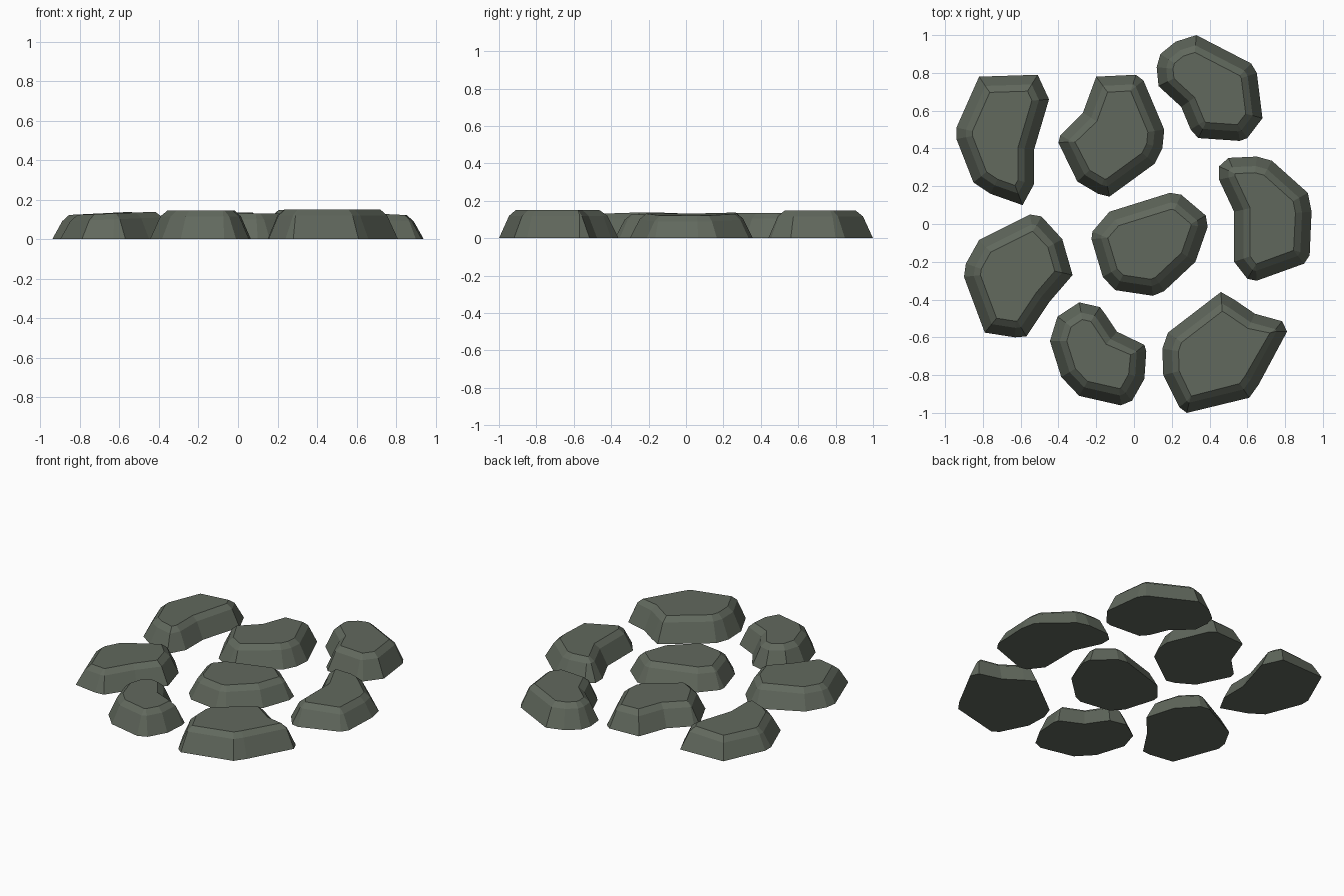
import bpy, bmesh
from mathutils import Vector

if "Cube" in bpy.data.objects:
    bpy.data.objects.remove(bpy.data.objects["Cube"])

mat = bpy.data.materials.new("mossy_grey_stone")
mat.diffuse_color = (0.12, 0.14, 0.11, 1)
mat.use_nodes = True
mat.node_tree.nodes["Principled BSDF"].inputs["Base Color"].default_value = mat.diffuse_color


def shrink(pts, d):
    """Offset a clockwise outline inwards, collapsing edges that would flip."""
    n = len(pts)
    out = []
    for i, p in enumerate(pts):
        a = (p - pts[i - 1]).normalized()
        b = (pts[(i + 1) % n] - p).normalized()
        na, nb = Vector((a.y, -a.x)), Vector((b.y, -b.x))
        m = (na + nb).normalized()
        out.append(p + m * d / max(m.dot(na), 0.7))
    for _ in range(3):
        for i in range(n):
            j = (i + 1) % n
            if (out[j] - out[i]).dot(pts[j] - pts[i]) <= 0:
                mid = (out[i] + out[j]) / 2
                out[i], out[j] = mid.copy(), mid.copy()
    return out


def stone(name, outline, height, tilt=(0, 0)):
    """Flat stone: sloped wall, narrow worn rim and a slightly tilted top."""
    pts = [Vector(p) for p in outline]
    c = sum(pts, Vector((0, 0))) / len(pts)
    tilt = Vector(tilt)
    bm = bmesh.new()
    rings = []
    for d, z in ((0, 0), (0.05, height - 0.03), (0.085, height)):
        ring = shrink(pts, d) if d else pts
        rings.append([bm.verts.new((p.x, p.y, z + (tilt.dot(p - c) if d else 0)))
                      for p in ring])
    n = len(pts)
    for lo, hi in zip(rings, rings[1:]):
        for i in range(n):
            j = (i + 1) % n
            bm.faces.new((lo[i], lo[j], hi[j], hi[i]))
    bm.faces.new(rings[0])
    bm.faces.new(rings[-1])
    bmesh.ops.remove_doubles(bm, verts=bm.verts, dist=0.004)
    bmesh.ops.recalc_face_normals(bm, faces=bm.faces)
    me = bpy.data.meshes.new(name)
    bm.to_mesh(me)
    bm.free()
    me.materials.append(mat)
    bpy.context.collection.objects.link(bpy.data.objects.new(name, me))


# Back row
stone("stone_back_left", [(-.82, .78), (-.51, .79), (-.45, .66), (-.53, .39), (-.53, .21),
      (-.59, .10), (-.76, .16), (-.85, .22), (-.94, .45), (-.94, .51)], .13, (.05, 0))
stone("stone_back_middle", [(-.20, .78), (.01, .79), (.05, .76), (.16, .50), (.15, .40),
      (.11, .32), (-.13, .145), (-.19, .16), (-.30, .225), (-.40, .43), (-.39, .47),
      (-.27, .59)], .135)
stone("stone_back_right", [(.22, .965), (.33, 1.0), (.62, .85), (.65, .80), (.68, .56),
      (.60, .455), (.56, .44), (.34, .455), (.30, .50), (.25, .62), (.13, .73),
      (.12, .83), (.14, .90)], .147)

# Middle row
stone("stone_right", [(.50, .35), (.65, .357), (.73, .335), (.92, .165), (.94, .065),
      (.93, -.165), (.90, -.21), (.65, -.30), (.60, -.29), (.53, -.20), (.53, .065),
      (.45, .235), (.45, .305)], .13, (-.05, 0))
stone("stone_centre", [(-.13, .065), (.19, .165), (.25, .155), (.38, .045), (.39, -.015),
      (.325, -.20), (.16, -.355), (.10, -.38), (-.10, -.35), (-.165, -.28),
      (-.225, -.08), (-.22, -.04)], .128)
stone("stone_left", [(-.82, -.085), (-.55, .05), (-.49, .04), (-.38, -.08), (-.325, -.27),
      (-.45, -.415), (-.57, -.595), (-.63, -.60), (-.79, -.575), (-.90, -.28),
      (-.89, -.21)], .13, (.04, 0))

# Front row
stone("stone_front_left", [(-.405, -.49), (-.29, -.415), (-.18, -.44), (-.15, -.48),
      (-.09, -.57), (.055, -.64), (.065, -.675), (.055, -.82), (-.01, -.935),
      (-.07, -.96), (-.29, -.91), (-.385, -.81), (-.445, -.62)], .145)
stone("stone_front_right", [(.46, -.36), (.53, -.40), (.64, -.475), (.785, -.515),
      (.81, -.57), (.66, -.85), (.61, -.92), (.28, -1.0), (.24, -.97), (.155, -.80),
      (.15, -.66), (.18, -.575)], .15)
